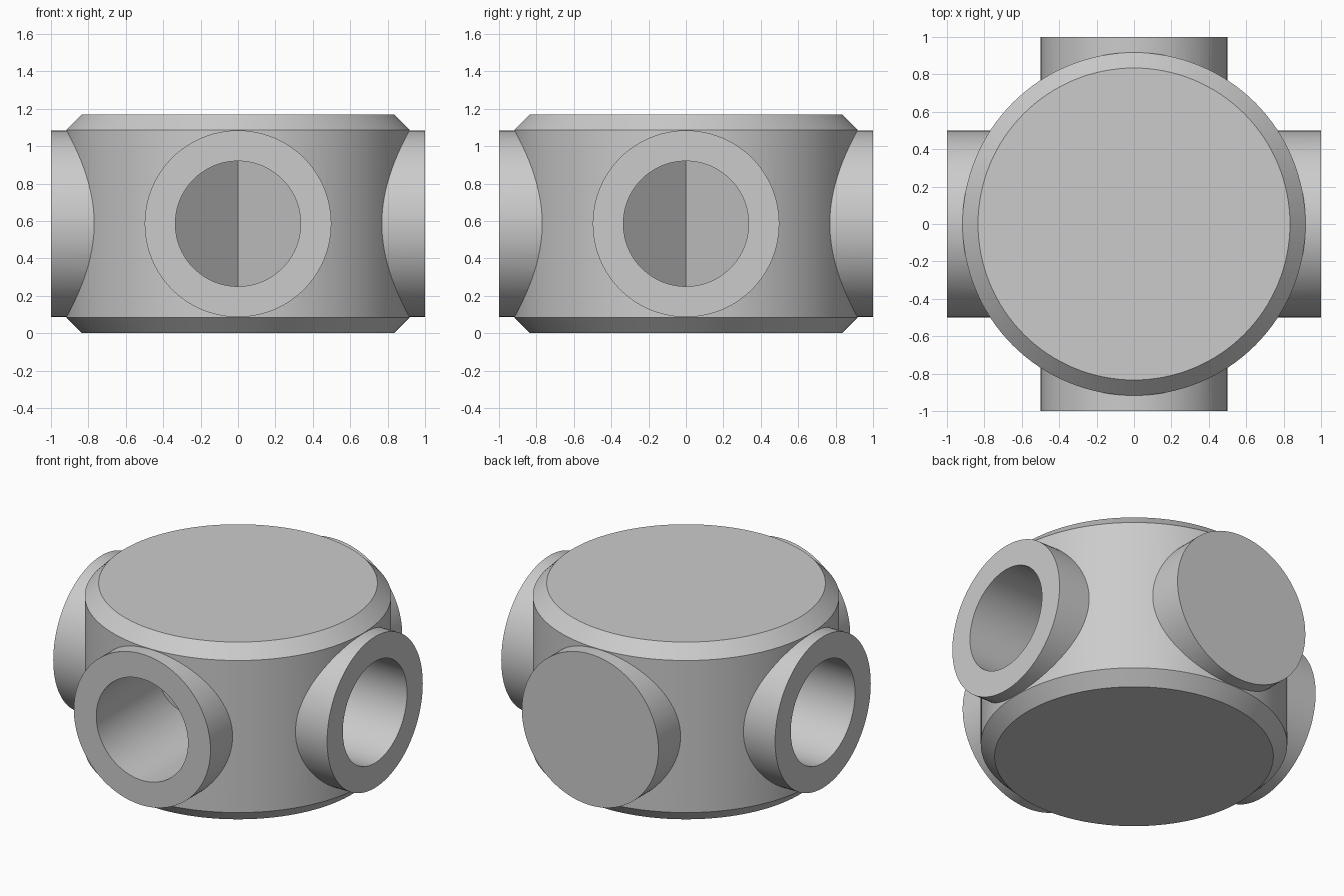
import bpy
import bmesh
from math import pi, radians
from mathutils import Matrix, Vector

old = bpy.data.objects.get("Cube")
if old:
    bpy.data.objects.remove(old, do_unlink=True)

MID = 0.585        # height of the port axes
BODY_R = 0.917
BEVEL = 0.083
PORT_R = 0.499
BORE_R = 0.335
WALL = 0.004       # offset of each pocket from the diagonal divider

grey = bpy.data.materials.new("plain grey")
grey.use_nodes = True
colour = (0.6, 0.6, 0.6, 1)
grey.diffuse_color = colour
grey.node_tree.nodes["Principled BSDF"].inputs["Base Color"].default_value = colour


def finish(name, bm):
    bmesh.ops.recalc_face_normals(bm, faces=bm.faces)
    mesh = bpy.data.meshes.new(name)
    bm.to_mesh(mesh)
    bm.free()
    mesh.materials.append(grey)
    ob = bpy.data.objects.new(name, mesh)
    bpy.context.collection.objects.link(ob)
    return ob


def cylinder(radius, start, end, segments):
    """Closed cylinder along y."""
    bm = bmesh.new()
    place = Matrix.Translation((0, (start + end) / 2, MID)) @ Matrix.Rotation(pi / 2, 4, "X")
    bmesh.ops.create_cone(bm, cap_ends=True, segments=segments, radius1=radius,
                          radius2=radius, depth=end - start, matrix=place)
    return bm


def combine(target, part, operation):
    mod = target.modifiers.new(operation, "BOOLEAN")
    mod.operation = operation
    mod.solver = "EXACT"
    mod.object = part
    bpy.context.view_layer.objects.active = target
    bpy.ops.object.modifier_apply(modifier=mod.name)
    bpy.data.objects.remove(part, do_unlink=True)


# Round body with chamfered rims
bm = bmesh.new()
bmesh.ops.create_cone(bm, cap_ends=True, segments=128, radius1=BODY_R, radius2=BODY_R,
                      depth=2 * MID, matrix=Matrix.Translation((0, 0, MID)))
rims = [e for e in bm.edges if abs(e.verts[0].co.z - e.verts[1].co.z) < 0.01]
bmesh.ops.bevel(bm, geom=rims, offset=BEVEL, segments=1, affect="EDGES")
hub = finish("four_way_hub", bm)

# Outer port collars
for i in range(4):
    bm = cylinder(PORT_R, -1, -0.3, 96)
    bm.transform(Matrix.Rotation(i * pi / 2, 4, "Z"))
    combine(hub, finish("port_collar", bm), "UNION")

# Blind bores, each ending in a wedge of two diagonal walls
for i in range(4):
    bm = cylinder(BORE_R, -1.2, 0.6, 96)
    for side in (-1, 1):
        cut = bmesh.ops.bisect_plane(
            bm, geom=bm.verts[:] + bm.edges[:] + bm.faces[:], dist=1e-5,
            plane_co=Vector((0, -WALL, 0)), plane_no=Vector((side, 1, 0)), clear_outer=True)
        bmesh.ops.holes_fill(bm, edges=[e for e in bm.edges if e.is_boundary], sides=0)
    bm.transform(Matrix.Rotation(i * pi / 2, 4, "Z"))
    combine(hub, finish("bore_cutter", bm), "DIFFERENCE")

# Smooth round walls with crisp edges
bpy.ops.object.select_all(action="DESELECT")
hub.select_set(True)
bpy.context.view_layer.objects.active = hub
bpy.ops.object.shade_smooth_by_angle(angle=radians(25))
